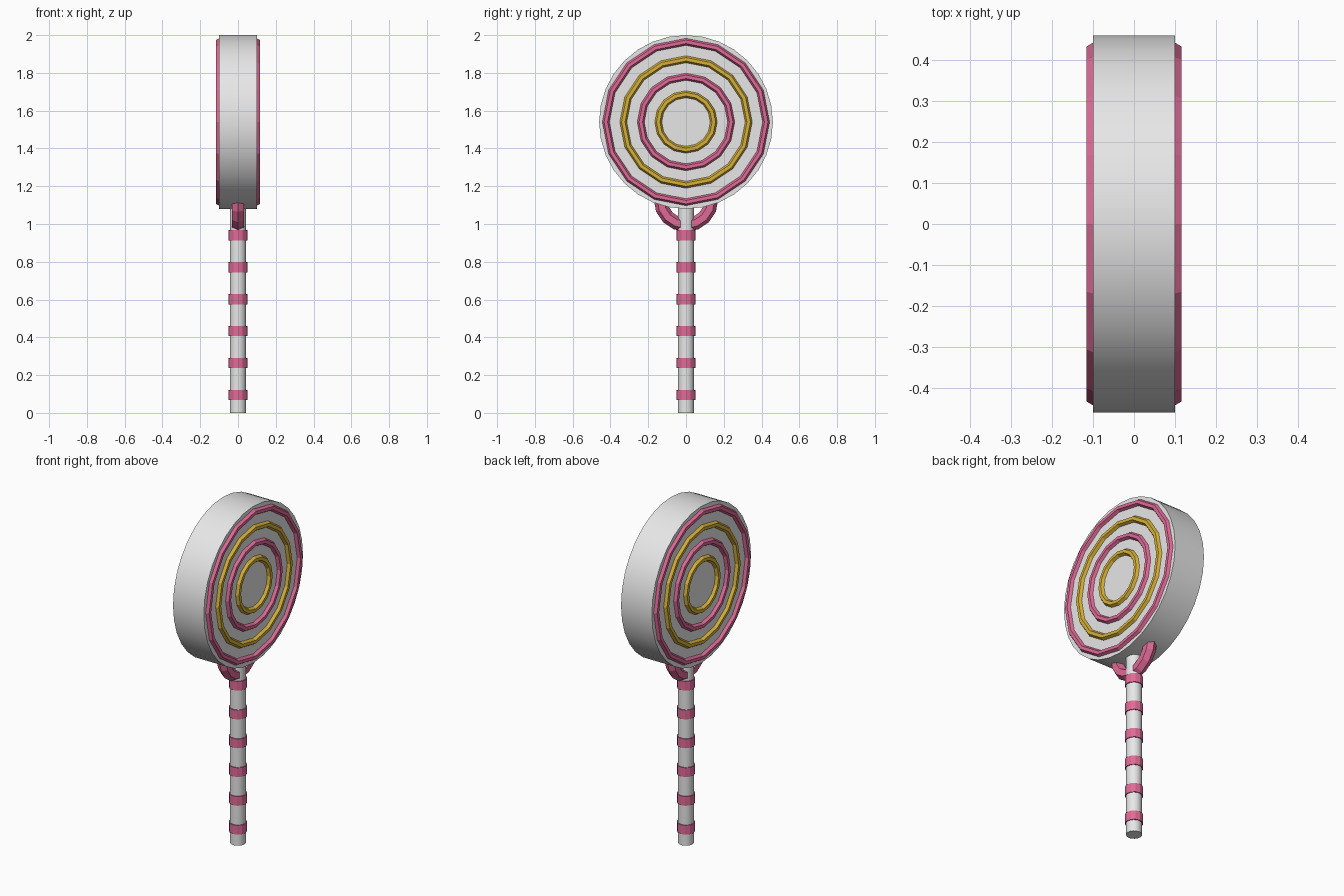
import bpy
import math

old = bpy.data.objects.get("Cube")
if old:
    bpy.data.objects.remove(old, do_unlink=True)


def material(name, rgb):
    m = bpy.data.materials.new(name)
    m.use_nodes = True
    m.diffuse_color = (*rgb, 1)
    m.node_tree.nodes["Principled BSDF"].inputs["Base Color"].default_value = (*rgb, 1)
    return m


white = material("white", (0.8, 0.8, 0.8))
pink = material("pink", (0.74, 0.145, 0.31))
yellow = material("yellow", (0.68, 0.44, 0.04))

SIDEWAYS = (0, math.pi / 2, 0)
DISC_Z = 1.54


def finish(name, mat, smooth):
    ob = bpy.context.object
    ob.name = name
    ob.data.materials.append(mat)
    if smooth:
        bpy.ops.object.shade_smooth_by_angle(angle=math.radians(30))
    return ob


def cylinder(name, mat, radius, depth, z, sides, rotation=(0, 0, 0), smooth=True):
    bpy.ops.mesh.primitive_cylinder_add(vertices=sides, radius=radius, depth=depth,
                                        location=(0, 0, z), rotation=rotation)
    return finish(name, mat, smooth)


def ring(name, mat, major, minor, x, z):
    bpy.ops.mesh.primitive_torus_add(major_radius=major, minor_radius=minor,
                                     major_segments=16, minor_segments=6,
                                     location=(x, 0, z), rotation=SIDEWAYS)
    return finish(name, mat, False)


# Candy disc standing on edge
cylinder("candy_disc", white, 0.46, 0.2, DISC_Z, 32, SIDEWAYS)

# Concentric raised rings on both faces
for side, x in (("left", 0.1), ("right", -0.1)):
    for i, mat in enumerate((yellow, pink, yellow, pink)):
        ring(f"{side}_ring_{i + 1}", mat, 0.147 + 0.0925 * i, 0.0185, x, DISC_Z)

# Stick and its stripes
cylinder("stick", white, 0.043, 1.12, 0.56, 16)
for i in range(6):
    cylinder(f"stick_stripe_{i + 1}", pink, 0.049, 0.054, 0.095 + 0.169 * i, 12, smooth=False)

# Ribbon loop tucked under the disc
ring("ribbon_loop", pink, 0.135, 0.036, 0, 1.13)
